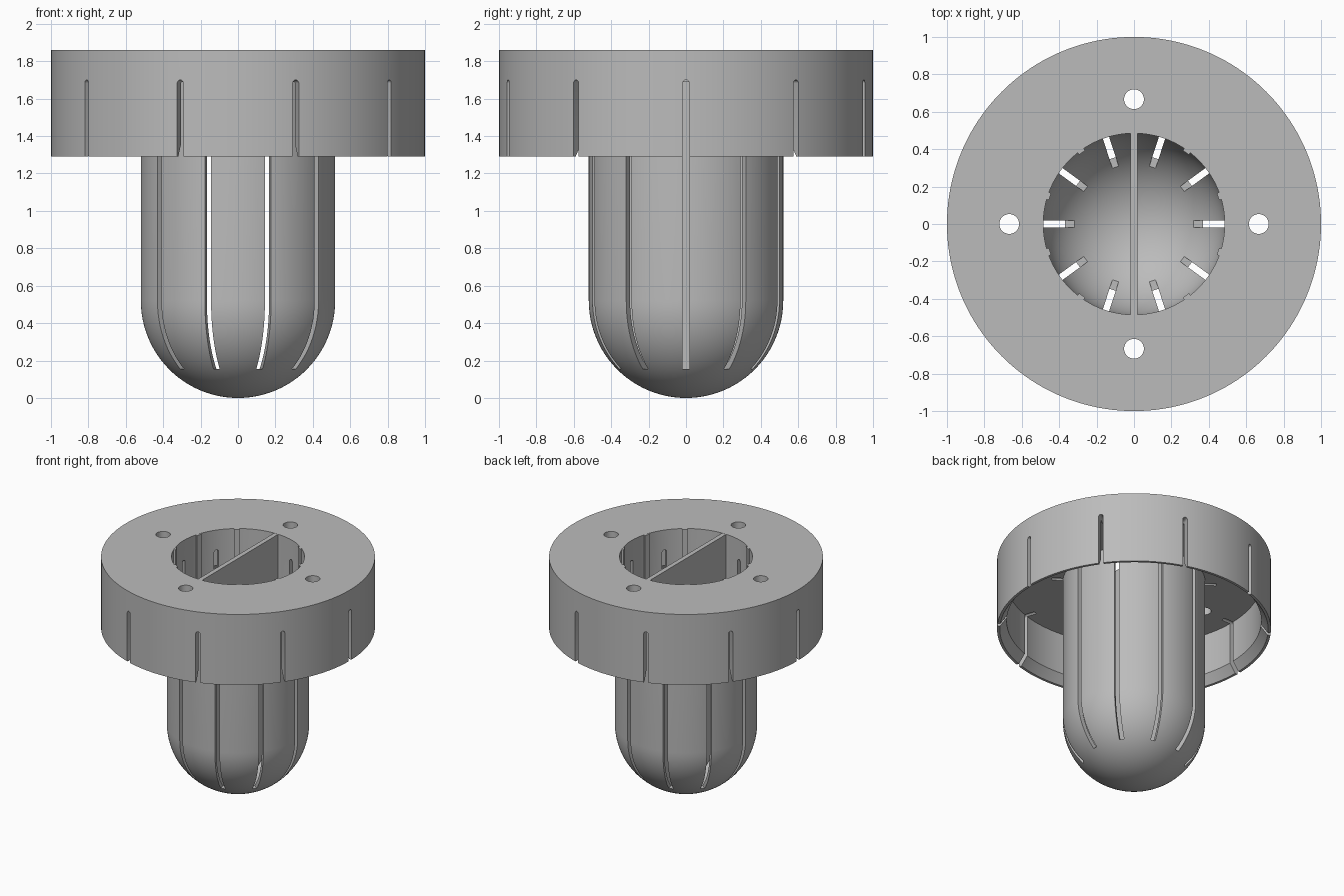
import bpy
import bmesh
from math import cos, sin, pi, radians
from mathutils import Matrix, Vector

cube = bpy.data.objects.get("Cube")
if cube:
    bpy.data.objects.remove(cube, do_unlink=True)

SEGMENTS = 160
SLOTS = 10
TOP, RIM_BOTTOM, PLATE_BOTTOM = 1.86, 1.29, 1.69
CUP_OUT, CUP_IN = 0.52, 0.485
SLOT_WIDTH = 0.035

grey = bpy.data.materials.new("plain_grey")
grey.use_nodes = True
grey.diffuse_color = (0.5, 0.5, 0.5, 1)
grey.node_tree.nodes["Principled BSDF"].inputs["Base Color"].default_value = grey.diffuse_color


def make_object(name, bm):
    bmesh.ops.recalc_face_normals(bm, faces=bm.faces)
    mesh = bpy.data.meshes.new(name)
    bm.to_mesh(mesh)
    bm.free()
    mesh.materials.append(grey)
    obj = bpy.data.objects.new(name, mesh)
    bpy.context.collection.objects.link(obj)
    return obj


def arc(radius, start, end, steps, centre):
    angles = [start + (end - start) * i / steps for i in range(steps + 1)]
    return [(radius * cos(a), centre + radius * sin(a)) for a in angles]


def prism(bm, outline, start, end, turn):
    """Extrude a (sideways, height) outline along x, then turn it about z."""
    rot = Matrix.Rotation(turn, 3, "Z")
    ends = [[bm.verts.new(rot @ Vector((x, s, z))) for s, z in outline] for x in (start, end)]
    bm.faces.new(ends[0])
    bm.faces.new(ends[1])
    n = len(outline)
    for i in range(n):
        j = (i + 1) % n
        bm.faces.new((ends[0][i], ends[0][j], ends[1][j], ends[1][i]))


def slot_outline(bottom, top):
    half = SLOT_WIDTH / 2
    return [(-half, bottom), (half, bottom)] + arc(half, 0, pi, 8, top - half)


# Revolved body: round-bottomed cup, mounting plate and skirt in one section
profile = arc(CUP_OUT, -pi / 2, 0, 24, CUP_OUT)
profile += [(CUP_OUT, PLATE_BOTTOM), (0.93, PLATE_BOTTOM), (0.93, 1.36), (0.98, RIM_BOTTOM),
            (1, RIM_BOTTOM), (1, TOP), (CUP_IN, TOP)]
profile += arc(CUP_IN, 0, -pi / 2, 24, CUP_OUT)
bm = bmesh.new()
rings = []
for k in range(SEGMENTS):
    a = 2 * pi * k / SEGMENTS
    rings.append([bm.verts.new((r * cos(a), r * sin(a), z)) for r, z in profile])
for k in range(SEGMENTS):
    a, b = rings[k], rings[(k + 1) % SEGMENTS]
    for i in range(len(profile) - 1):
        bm.faces.new((a[i], b[i], b[i + 1], a[i + 1]))
bmesh.ops.remove_doubles(bm, verts=bm.verts, dist=1e-5)
bmesh.ops.dissolve_degenerate(bm, edges=bm.edges, dist=1e-6)
body = make_object("flanged_cup", bm)

# Cutters: cup slots, skirt slots and four screw holes
bm = bmesh.new()
for k in range(SLOTS):
    turn = 2 * pi * k / SLOTS
    prism(bm, slot_outline(0.155, 1.70), 0.30, 0.60, turn)
    prism(bm, slot_outline(1.20, 1.70), 0.85, 1.10, turn)
for k in range(4):
    a = k * pi / 2
    place = Matrix.Translation((0.667 * cos(a), 0.667 * sin(a), TOP))
    bmesh.ops.create_cone(bm, cap_ends=True, segments=32, radius1=0.053, radius2=0.053,
                          depth=0.6, matrix=place)
cutter = make_object("slot_and_hole_cutter", bm)
cutter.hide_render = True

cut = body.modifiers.new("cut_openings", "BOOLEAN")
cut.operation = "DIFFERENCE"
cut.solver = "EXACT"
cut.object = cutter
bpy.context.view_layer.objects.active = body
body.select_set(True)
bpy.ops.object.modifier_apply(modifier=cut.name)
bpy.data.objects.remove(cutter, do_unlink=True)

bpy.ops.object.select_all(action="DESELECT")
body.select_set(True)
bpy.ops.object.shade_smooth_by_angle(angle=radians(30))

# Upright divider that follows the cup's inner section
reach = CUP_IN + 0.008
outline = [(-reach, TOP - 0.001)] + arc(reach, -pi, 0, 48, CUP_OUT) + [(reach, TOP - 0.001)]
bm = bmesh.new()
prism(bm, outline, -0.018, 0.018, 0)
make_object("divider", bm)

# Shallow ribs on the cup's inner wall, halfway between slots
bm = bmesh.new()
rib = [(-0.02, 0.5), (0.02, 0.5), (0.02, TOP - 0.001), (-0.02, TOP - 0.001)]
for k in range(SLOTS):
    turn = 2 * pi * (k + 0.5) / SLOTS
    if abs(cos(turn)) > 0.1:
        prism(bm, rib, CUP_IN - 0.013, CUP_IN + 0.01, turn)
make_object("inner_ribs", bm)
